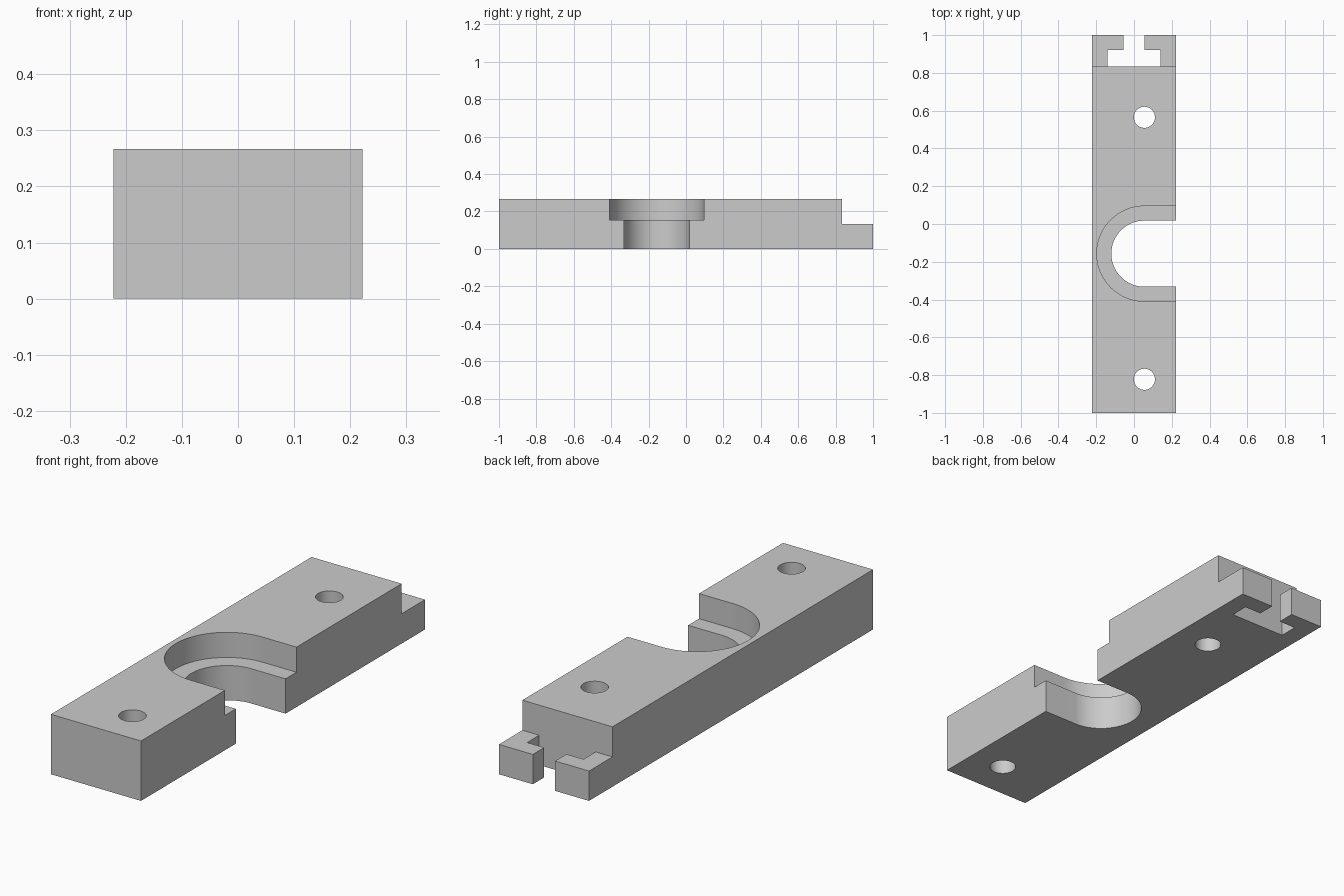
import bpy, bmesh, math

if "Cube" in bpy.data.objects:
    bpy.data.objects.remove(bpy.data.objects["Cube"])

HALF_W, HEIGHT, END = 0.222, 0.267, 1.0
STEP_Y, STEP_Z, LEDGE_Z = 0.835, 0.133, 0.155
AXIS_X, POCKET_Y = 0.055, -0.157
OVER = 0.1  # how far cutters reach past the body

grey = bpy.data.materials.new("plain grey")
grey.use_nodes = True
colour = (0.6, 0.6, 0.6, 1)
grey.diffuse_color = colour
grey.node_tree.nodes["Principled BSDF"].inputs["Base Color"].default_value = colour


def prism(name, outline, z0, z1):
    """Extrude a counter-clockwise outline from z0 to z1."""
    bm = bmesh.new()
    base = bm.faces.new([bm.verts.new((x, y, z0)) for x, y in outline])
    moved = bmesh.ops.extrude_face_region(bm, geom=[base])["geom"]
    verts = [g for g in moved if isinstance(g, bmesh.types.BMVert)]
    bmesh.ops.translate(bm, verts=verts, vec=(0, 0, z1 - z0))
    bmesh.ops.recalc_face_normals(bm, faces=bm.faces)
    mesh = bpy.data.meshes.new(name)
    bm.to_mesh(mesh)
    bm.free()
    mesh.materials.append(grey)
    obj = bpy.data.objects.new(name, mesh)
    bpy.context.collection.objects.link(obj)
    return obj


def box(x0, x1, y0, y1):
    return [(x0, y0), (x1, y0), (x1, y1), (x0, y1)]


def arc(cx, cy, r, start, sweep, n):
    return [(cx + r * math.cos(start + sweep * i / n),
             cy + r * math.sin(start + sweep * i / n)) for i in range(n + 1)]


def circle(cx, cy, r, n=48):
    return arc(cx, cy, r, 0, math.tau, n)[:-1]


def u_shape(r):
    """Half circle opening towards +x with straight sides."""
    far = HALF_W + OVER
    return (arc(AXIS_X, POCKET_Y, r, math.pi / 2, math.pi, 48)
            + [(far, POCKET_Y - r), (far, POCKET_Y + r)])


# Main bar
body = prism("mounting_bar", box(-HALF_W, HALF_W, -END, END), 0, HEIGHT)

# Openings: stepped pocket, screw holes, lowered tab and its T slot
low, high = -OVER, HEIGHT + OVER
cuts = [
    ("pocket_lower_cut", u_shape(0.175), low, high),
    ("pocket_upper_cut", u_shape(0.252), LEDGE_Z, high),
    ("front_hole_cut", circle(AXIS_X, -0.822, 0.056), low, high),
    ("back_hole_cut", circle(AXIS_X, 0.565, 0.056), low, high),
    ("tab_step_cut", box(-HALF_W - OVER, HALF_W + OVER, STEP_Y, END + OVER), STEP_Z, high),
    ("t_slot_cut", [(-0.139, STEP_Y), (0.139, STEP_Y), (0.139, 0.92), (0.055, 0.92),
                    (0.055, END + OVER), (-0.055, END + OVER), (-0.055, 0.92),
                    (-0.139, 0.92)], low, high),
]
bpy.context.view_layer.objects.active = body
for name, outline, z0, z1 in cuts:
    cutter = prism(name, outline, z0, z1)
    cutter.hide_render = True
    mod = body.modifiers.new(name, "BOOLEAN")
    mod.operation = "DIFFERENCE"
    mod.solver = "EXACT"
    mod.object = cutter
    bpy.ops.object.modifier_apply(modifier=name)
    bpy.data.objects.remove(cutter)

# Smooth round walls, sharp edges
bpy.ops.object.select_all(action="DESELECT")
body.select_set(True)
bpy.ops.object.shade_smooth_by_angle(angle=math.radians(30))
